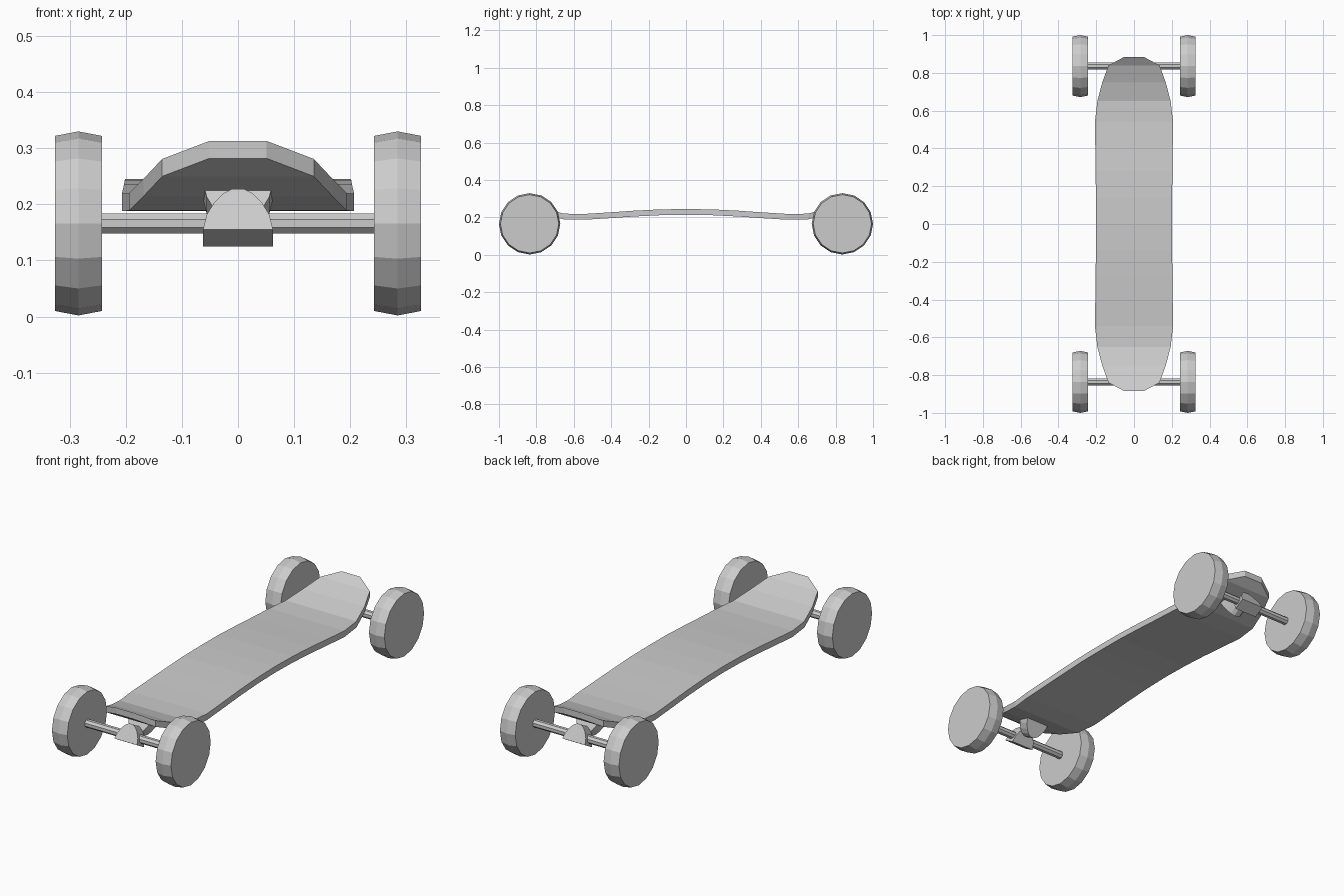
import bpy, bmesh, math
from mathutils import Vector

if "Cube" in bpy.data.objects:
    bpy.data.objects.remove(bpy.data.objects["Cube"])


def make(name, verts, faces):
    me = bpy.data.meshes.new(name)
    me.from_pydata(verts, [], faces)
    bm = bmesh.new()
    bm.from_mesh(me)
    bmesh.ops.recalc_face_normals(bm, faces=bm.faces)
    bm.to_mesh(me)
    bm.free()
    ob = bpy.data.objects.new(name, me)
    bpy.context.collection.objects.link(ob)
    return ob


def loft(name, rings):
    """Skin a list of equal-length closed rings and cap both ends."""
    n = len(rings[0])
    verts = [v for r in rings for v in r]
    faces = [[i * n + k, i * n + (k + 1) % n, (i + 1) * n + (k + 1) % n, (i + 1) * n + k]
             for i in range(len(rings) - 1) for k in range(n)]
    faces += [list(range(n)), list(range(len(verts) - n, len(verts)))]
    return make(name, verts, faces)


def turned(name, profile, y, z, sides, phase=0.0):
    """Round part about an axis along x; profile is (x, radius)."""
    ang = [phase + 2 * math.pi * k / sides for k in range(sides)]
    return loft(name, [[(x, y + r * math.cos(a), z + r * math.sin(a)) for a in ang]
                       for x, r in profile])


# deck: half-length stations (y, half width, top height), mirrored front to back
half = [(0, .201, .245), (.14, .202, .243), (.28, .203, .236), (.41, .205, .227),
        (.54, .207, .219), (.65, .194, .220), (.75, .168, .246),
        (.84, .135, .281), (.885, .051, .313)]
stations = [(-y, w, z) for y, w, z in reversed(half[1:])] + half
T = .031
loft("deck", [[(-w, y, z), (w, y, z), (w, y, z - T), (-w, y, z - T)] for y, w, z in stations])

# rounded block outline: (half width, distance from flat edge)
arch = [(.0625, 0), (.056, .03), (.043, .055), (.027, .074), (.01, .084)]
outline = arch + [(-u, v) for u, v in reversed(arch)]


def block(name, s, edge_y, edge_z, up):
    """Tilted rounded block; s is the end of the board, edge is its outer flat edge."""
    t = math.radians(30)
    along = Vector((0, -s * math.sin(t), math.cos(t))) * up
    inward = Vector((0, -s * math.cos(t), -math.sin(t))) * .06
    base = Vector((0, s * edge_y, edge_z))
    front = [base + Vector((u, 0, 0)) + along * v for u, v in outline]
    loft(name, [front, [p + inward for p in front]])


AXLE_Y, AXLE_Z = .836, .166
for s, end in ((-1, "front"), (1, "rear")):
    # truck: lower block carries the axle, upper block hangs from the deck
    block(end + "_axle_block", s, .880, .155, 1)
    block(end + "_deck_block", s, .765, .240, -1)
    turned(end + "_axle", [(-.245, .0195), (.245, .0195)], s * AXLE_Y, AXLE_Z, 8, math.pi / 8)
    # wheels with a slight ridge round the tread
    for side, c in (("left", -.2845), ("right", .2845)):
        turned(f"{end}_{side}_wheel", [(c - .042, .156), (c, .164), (c + .042, .156)],
               s * AXLE_Y, AXLE_Z, 16)
